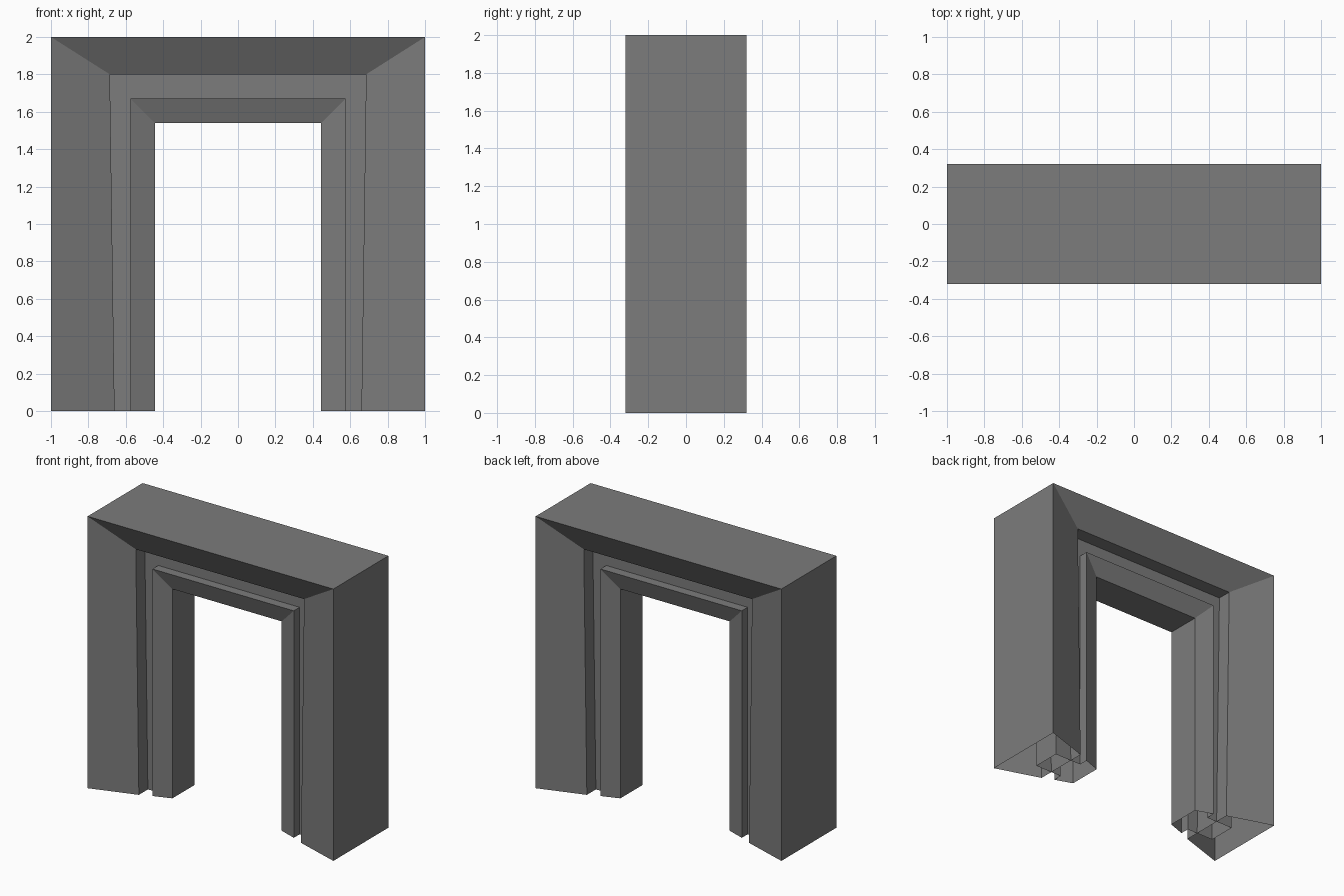
import bpy, bmesh

if "Cube" in bpy.data.objects:
    bpy.data.objects.remove(bpy.data.objects["Cube"])

grey = bpy.data.materials.new("mid grey")
grey.diffuse_color = (0.2, 0.2, 0.2, 1)
grey.use_nodes = True
grey.node_tree.nodes["Principled BSDF"].inputs["Base Color"].default_value = grey.diffuse_color


def sweep_frame(name, half_profile):
    """Sweep a front/back symmetric section up one jamb, over the head and down.
    Section points are (x at floor, x at head, z at head, depth)."""
    section = [(xb, xt, zt, -d) for xb, xt, zt, d in half_profile]
    section += [(xb, xt, zt, d) for xb, xt, zt, d in reversed(half_profile)]
    bm = bmesh.new()
    rings = []
    for xb, xt, zt, y in section:
        path = [(-xb, y, 0), (-xt, y, zt), (xt, y, zt), (xb, y, 0)]
        rings.append([bm.verts.new(p) for p in path])
    for i, a in enumerate(rings):
        b = rings[(i + 1) % len(rings)]
        for k in range(3):
            bm.faces.new((a[k], a[k + 1], b[k + 1], b[k]))
    bmesh.ops.recalc_face_normals(bm, faces=bm.faces)
    me = bpy.data.meshes.new(name)
    bm.to_mesh(me)
    bm.free()
    me.materials.append(grey)
    ob = bpy.data.objects.new(name, me)
    bpy.context.collection.objects.link(ob)
    return ob


# Heavy outer surround with splayed faces, open at the floor
sweep_frame("outer_surround", [
    (1.0, 1.0, 2.0, 0.32),
    (0.66, 0.685, 1.80, 0.21),
])

# Inner moulding with a recessed tongue running into the surround
sweep_frame("inner_moulding", [
    (0.795, 0.795, 1.89, 0.105),
    (0.575, 0.575, 1.67, 0.105),
    (0.575, 0.575, 1.67, 0.173),
    (0.445, 0.445, 1.54, 0.127),
])
